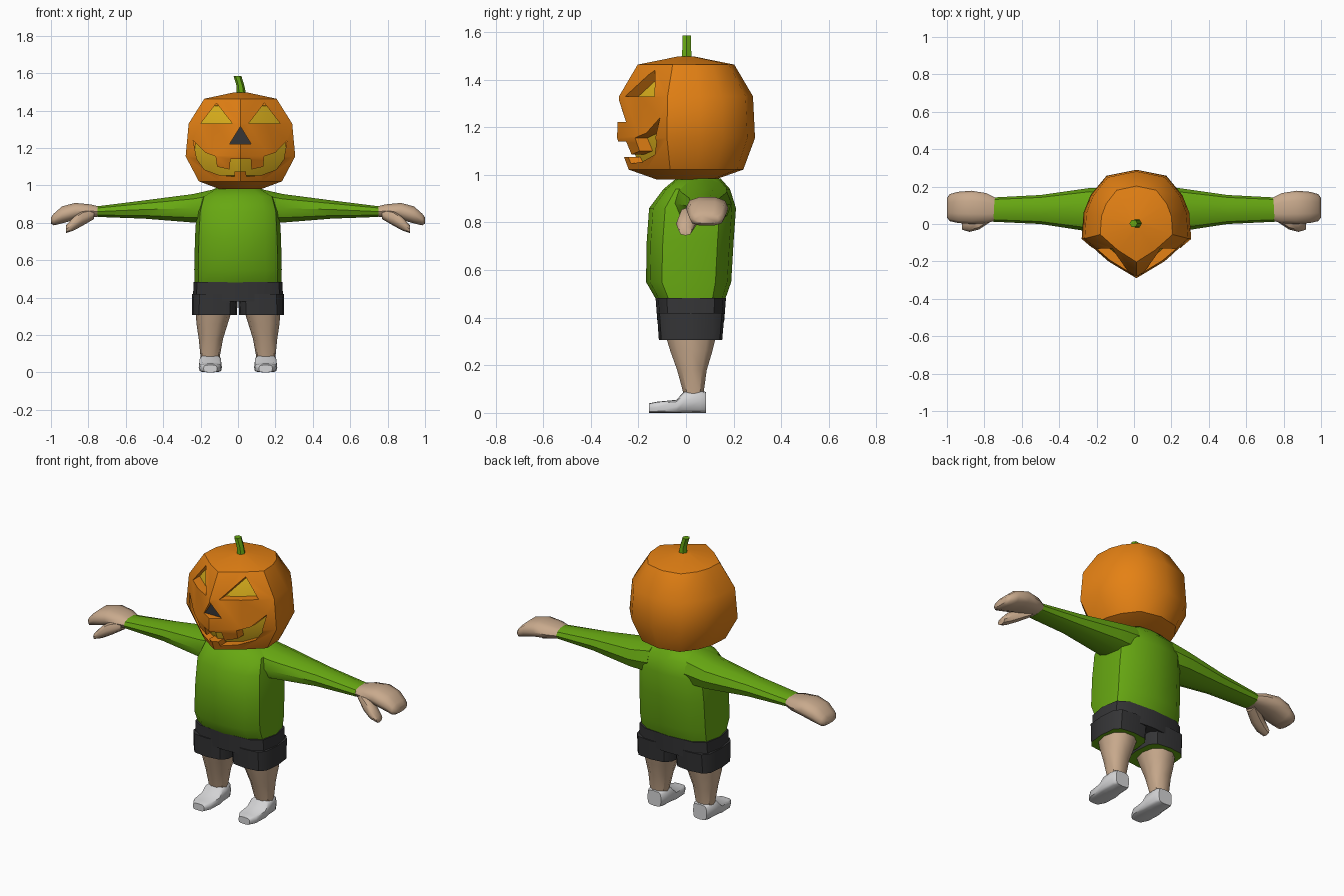
import bpy, bmesh, math
from mathutils import Vector

if "Cube" in bpy.data.objects:
    bpy.data.objects.remove(bpy.data.objects["Cube"])


def material(name, r, g, b):
    m = bpy.data.materials.new(name)
    m.diffuse_color = (r, g, b, 1)
    m.use_nodes = True
    m.node_tree.nodes["Principled BSDF"].inputs["Base Color"].default_value = m.diffuse_color
    return m


ORANGE = material("pumpkin orange", 0.78, 0.22, 0.007)
YELLOW = material("glow yellow", 0.72, 0.44, 0.012)
GREEN = material("shirt green", 0.135, 0.39, 0.006)
DARK = material("charcoal", 0.035, 0.035, 0.037)
SKIN = material("skin", 0.58, 0.40, 0.265)
WHITE = material("shoe white", 0.66, 0.66, 0.67)


def smooth(ob, angle=40):
    bpy.ops.object.select_all(action='DESELECT')
    ob.select_set(True)
    bpy.context.view_layer.objects.active = ob
    bpy.ops.object.shade_smooth_by_angle(angle=math.radians(angle))


def finish(name, bm, mats, angle=40):
    bmesh.ops.recalc_face_normals(bm, faces=bm.faces)
    me = bpy.data.meshes.new(name)
    bm.to_mesh(me)
    bm.free()
    for m in mats:
        me.materials.append(m)
    ob = bpy.data.objects.new(name, me)
    bpy.context.collection.objects.link(ob)
    smooth(ob, angle)
    return ob


def loft(name, rings, *mats, angle=40, end_mat=0):
    """Skin a list of equal-length rings; end_mat colours the last cap."""
    bm = bmesh.new()
    vs = [[bm.verts.new(p) for p in r] for r in rings]
    n = len(rings[0])
    for a, b in zip(vs, vs[1:]):
        for i in range(n):
            j = (i + 1) % n
            bm.faces.new((a[i], a[j], b[j], b[i]))
    bm.faces.new(vs[0])
    bm.faces.new(vs[-1]).material_index = end_mat
    return finish(name, bm, mats, angle)


def ring(axis, pos, a0, a1, b0, b1, p=2.6, n=12):
    """Superellipse section filling the given ranges across an axis."""
    out = []
    for i in range(n):
        t = 2 * math.pi * i / n
        c, s = math.cos(t), math.sin(t)
        u = (a0 + a1) / 2 + (a1 - a0) / 2 * math.copysign(abs(c) ** (2 / p), c)
        v = (b0 + b1) / 2 + (b1 - b0) / 2 * math.copysign(abs(s) ** (2 / p), s)
        out.append({'x': (pos, u, v), 'y': (u, pos, v), 'z': (u, v, pos)}[axis])
    return out


def flip(rings, s):
    return [[(x * s, y, z) for x, y, z in r] for r in rings]


def prisms(name, outlines, y0, y1, mat):
    """Extrude x-z outlines along y."""
    bm = bmesh.new()
    for pts in outlines:
        f = [bm.verts.new((x, y0, z)) for x, z in pts]
        b = [bm.verts.new((x, y1, z)) for x, z in pts]
        bm.faces.new(f)
        bm.faces.new(b)
        for i in range(len(pts)):
            j = (i + 1) % len(pts)
            bm.faces.new((f[i], f[j], b[j], b[i]))
    return finish(name, bm, [mat])


# Pumpkin head: pointed-front outline scaled per level
CX = 0.013
half = [(0, -.29), (.15, -.2), (.293, -.08), (.283, .06), (.245, .155), (.16, .258), (0, .29)]
outline = half + [(-x, y) for x, y in half[-2:0:-1]]
levels = [(.98, .38, .42), (1.022, .76, .83), (1.155, 1, 1), (1.33, .945, .97),
          (1.463, .66, .70), (1.497, .12, .12)]


def head_rings(k):
    return [[(CX + x * sx * k, y * sy * k, 1.22 + (z - 1.22) * k) for x, y in outline]
            for z, sx, sy in levels]


head = loft("pumpkin_head", head_rings(1), ORANGE)
loft("pumpkin_glow", head_rings(.84), YELLOW)

# Carved eyes, nose and toothed mouth
eye_l = [(-.2, 1.33), (-.03, 1.33), (-.115, 1.44)]
eye_r = [(2 * CX - x, z) for x, z in eye_l]
nose = [(-.045, 1.222), (.07, 1.222), (.013, 1.315)]
mouth = [(-.24, 1.24), (-.175, 1.175), (-.12, 1.155), (-.112, 1.1), (-.045, 1.085),
         (-.04, 1.14), (.068, 1.14), (.072, 1.085), (.135, 1.1), (.14, 1.155),
         (.2, 1.175), (.262, 1.24), (.245, 1.14), (.205, 1.085), (.125, 1.055),
         (.045, 1.047), (.042, 1.075), (-.018, 1.075), (-.02, 1.047), (-.1, 1.055),
         (-.18, 1.085), (-.22, 1.14)]
cutter = prisms("face_cutter", [eye_l, eye_r, nose, mouth], -.5, -.06, ORANGE)
cutter.hide_render = True
cutter.hide_set(True)
mod = head.modifiers.new("carve", 'BOOLEAN')
mod.object = cutter
mod.operation = 'DIFFERENCE'
mod.solver = 'EXACT'
bpy.context.view_layer.objects.active = head
bpy.ops.object.modifier_apply(modifier=mod.name)
bpy.data.objects.remove(cutter)
smooth(head, 42)
prisms("nose_back", [nose], -.243, -.2, DARK)

# Stem
loft("stem", [ring('z', z, x - r, x + r, .003 - r, .003 + r, 2, 6)
              for z, x, r in [(1.48, .018, .026), (1.53, .014, .021), (1.585, -.003, .021)]], GREEN)

# Shirt body and neck
loft("shirt", [ring('z', z, -h, h, y0, y1, 3) for z, h, y0, y1 in [
    (.47, .232, -.122, .162), (.55, .234, -.168, .19), (.72, .23, -.165, .2),
    (.86, .222, -.155, .21), (.94, .2, -.095, .185), (.985, .12, -.04, .145)]], GREEN)

# Shorts waist
loft("shorts", [ring('z', z, -h, h, y0, y1, 3.6) for z, h, y0, y1 in [
    (.483, .237, -.128, .168), (.38, .242, -.12, .16)]], DARK)

for s, side in ((1, "left"), (-1, "right")):
    # Shorts leg with green lining underneath
    loft(side + "_shorts_leg", flip([ring('z', z, x0, .246, y0, y1, 3.6) for z, x0, y0, y1 in [
        (.42, .0, -.122, .162), (.306, .006, -.114, .152)]], s), DARK, GREEN, end_mat=1)

    # Bare leg
    loft(side + "_leg", flip([ring('z', z, x0, x1, y0, y1, 2.3, 10) for z, x0, x1, y0, y1 in [
        (.34, .03, .228, -.095, .135), (.26, .055, .222, -.07, .115),
        (.18, .08, .21, -.04, .09), (.08, .098, .2, -.012, .075)]], s), SKIN)

    # Shoe
    loft(side + "_shoe", flip([ring('y', y, .148 - h, .148 + h, 0, z, 4) for y, h, z in [
        (-.155, .036, .04), (-.12, .057, .047), (-.04, .062, .055),
        (-.008, .06, .09), (.06, .056, .094), (.083, .044, .088)]], s), WHITE, angle=50)

    # Sleeve
    loft(side + "_sleeve", flip([ring('x', x, y0, y1, z0, z1, 2.3, 10) for x, y0, y1, z0, z1 in [
        (.12, -.06, .19, .79, .985), (.24, -.04, .192, .798, .957), (.5, .0, .155, .82, .922),
        (.75, .012, .142, .83, .89)]], s), GREEN)

    # Mitten hand and thumb
    loft(side + "_hand", flip([ring('x', x, y0, y1, z0, z1, 2.5, 10) for x, y0, y1, z0, z1 in [
        (.73, .02, .135, .835, .885), (.79, .005, .165, .825, .9), (.87, .0, .178, .815, .908),
        (.94, .005, .172, .795, .89), (.985, .015, .16, .785, .85),
        (1.0, .035, .14, .795, .83)]], s), SKIN, angle=50)
    loft(side + "_thumb", flip([ring('x', x, y0, y1, z0, z1, 2.3, 8) for x, y0, y1, z0, z1 in [
        (.77, .01, .09, .82, .875), (.83, -.03, .06, .785, .865), (.88, -.042, .04, .758, .83),
        (.92, -.03, .025, .745, .785)]], s), SKIN, angle=50)
